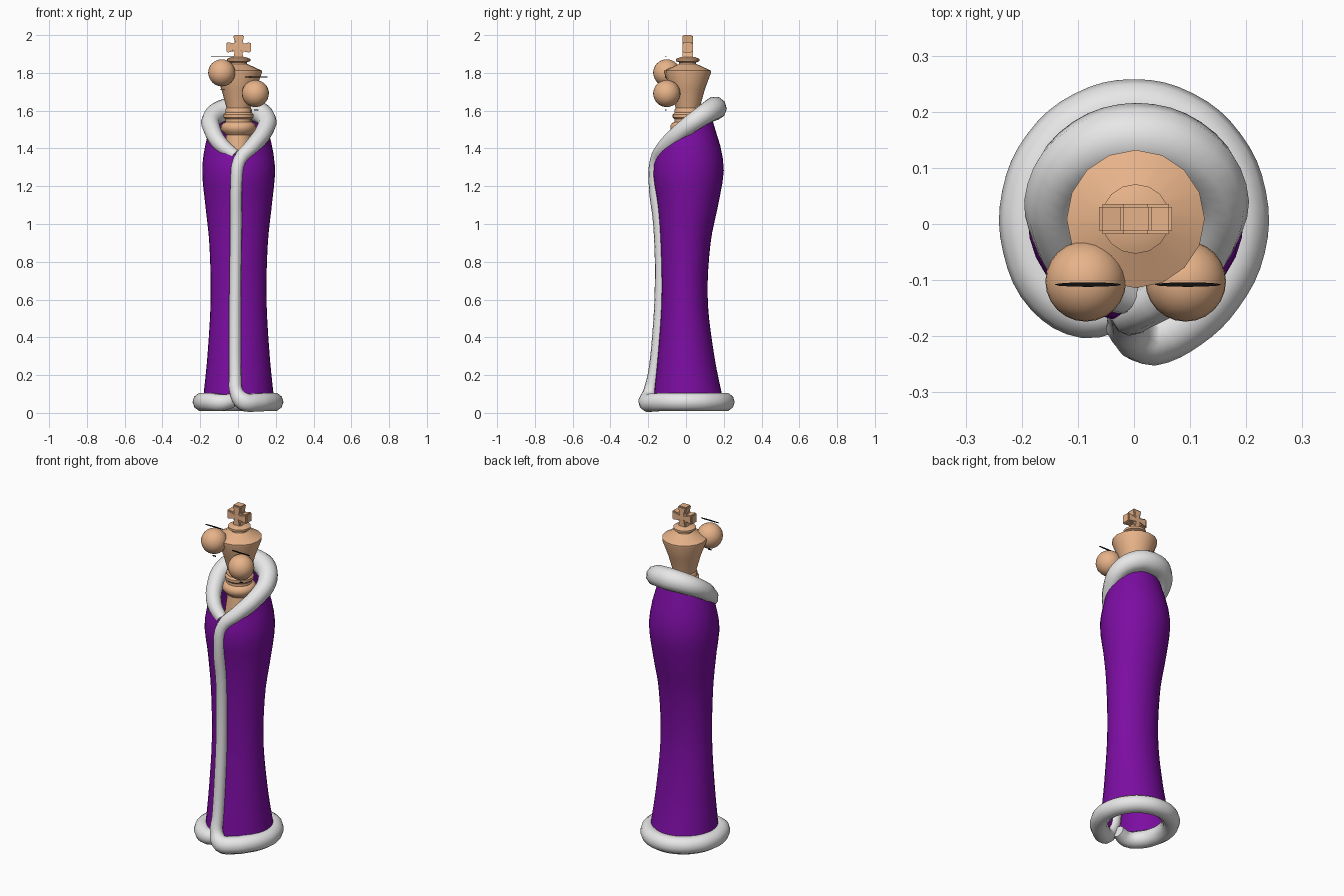
import bpy, bmesh, math
from mathutils import Vector

cube = bpy.data.objects.get("Cube")
if cube:
    bpy.data.objects.remove(cube, do_unlink=True)


def material(name, rgb):
    m = bpy.data.materials.new(name)
    m.use_nodes = True
    m.diffuse_color = (*rgb, 1)
    m.node_tree.nodes["Principled BSDF"].inputs["Base Color"].default_value = (*rgb, 1)
    return m


WOOD = material("tan wood", (0.8, 0.45, 0.25))
VELVET = material("purple velvet", (0.2, 0.004, 0.36))
FUR = material("white fur", (0.8, 0.8, 0.8))
BLACK = material("black", (0.005, 0.005, 0.005))


def add_mesh(name, mesh, mat, angle=40):
    mesh.materials.clear()
    mesh.materials.append(mat)
    ob = bpy.data.objects.new(name, mesh)
    bpy.context.collection.objects.link(ob)
    bpy.ops.object.select_all(action='DESELECT')
    ob.select_set(True)
    bpy.context.view_layer.objects.active = ob
    bpy.ops.object.shade_smooth_by_angle(angle=math.radians(angle))
    return ob


def from_bmesh(name, bm, mat, angle=40):
    mesh = bpy.data.meshes.new(name)
    bm.to_mesh(mesh)
    bm.free()
    return add_mesh(name, mesh, mat, angle)


def bridge_rings(bm, rings):
    for low, high in zip(rings, rings[1:]):
        n = len(low)
        for i in range(n):
            k = (i + 1) % n
            bm.faces.new((low[i], low[k], high[k], high[i]))


def lathe(name, profile, centre, mat, sides=16):
    bm = bmesh.new()
    rings = []
    for r, z in profile:
        rings.append([bm.verts.new((centre[0] + r * math.cos(math.tau * i / sides),
                                    centre[1] + r * math.sin(math.tau * i / sides), z))
                      for i in range(sides)])
    bridge_rings(bm, rings)
    bm.faces.new(rings[-1])
    bm.faces.new(rings[0][::-1])
    return from_bmesh(name, bm, mat)


# Chess king: stem, collar rings, flared head and finial
AXIS = (0.003, 0.009)
lathe("king_body", [
    (0.13, 1.0), (0.105, 1.2), (0.08, 1.36), (0.066, 1.47), (0.08, 1.485), (0.092, 1.5),
    (0.092, 1.52), (0.082, 1.535), (0.07, 1.54), (0.07, 1.555), (0.08, 1.565), (0.08, 1.58),
    (0.07, 1.59), (0.07, 1.605), (0.064, 1.615), (0.09, 1.71), (0.123, 1.8), (0.123, 1.812),
    (0.045, 1.848), (0.045, 1.856), (0.062, 1.862), (0.062, 1.874), (0.035, 1.885)], AXIS, WOOD)

# Flared cross on top
arm = [(-0.018, 0.02), (-0.029, 0.065), (0.029, 0.065), (0.018, 0.02)]
bm = bmesh.new()
outline = []
for q in range(4):
    c, s = math.cos(-q * math.pi / 2), math.sin(-q * math.pi / 2)
    for x, z in arm[:3]:
        outline.append(bm.verts.new((AXIS[0] + c * x - s * z, AXIS[1] - 0.027,
                                     1.935 + s * x + c * z)))
face = bm.faces.new(outline)
out = bmesh.ops.extrude_face_region(bm, geom=[face])
bmesh.ops.translate(bm, verts=[g for g in out["geom"] if isinstance(g, bmesh.types.BMVert)],
                    vec=(0, 0.054, 0))
bmesh.ops.recalc_face_normals(bm, faces=bm.faces)
bmesh.ops.bevel(bm, geom=bm.edges[:], offset=0.006, segments=2, affect='EDGES')
from_bmesh("king_cross", bm, WOOD, 30)

# Ball eyes with an eyelid seam, and thin lash slivers above and below
for side, x, z in (("right", -0.086, 1.8), ("left", 0.092, 1.69)):
    bm = bmesh.new()
    bmesh.ops.create_uvsphere(bm, u_segments=24, v_segments=16, radius=0.071)
    for v in bm.verts:
        v.co += Vector((x, -0.102, z))
    from_bmesh(side + "_eye", bm, WOOD)

    bm = bmesh.new()
    bmesh.ops.create_uvsphere(bm, u_segments=24, v_segments=16, radius=0.072)
    bmesh.ops.bisect_plane(bm, geom=bm.verts[:] + bm.edges[:] + bm.faces[:],
                           plane_co=(0, 0, -0.004), plane_no=(0, 0, 1), clear_inner=True)
    for v in bm.verts:
        v.co += Vector((x, -0.102, z))
    from_bmesh(side + "_eyelid", bm, WOOD)

    for part, dz, half in (("upper", 0.088, 0.06), ("lower", -0.086, 0.012)):
        bm = bmesh.new()
        bmesh.ops.create_cone(bm, cap_ends=True, segments=12, radius1=1, radius2=1, depth=0.004)
        for v in bm.verts:
            v.co = (x + 0.004 + v.co.x * half, -0.108 + v.co.y * 0.004, z + dz + v.co.z)
        from_bmesh(f"{side}_{part}_lash", bm, BLACK)

# Robe cross-sections: height, half width, front y, back y
SECTIONS = [(0.04, 0.192, -0.178, 0.205), (0.1, 0.185, -0.17, 0.19), (0.3, 0.165, -0.15, 0.15),
            (0.6, 0.148, -0.13, 0.115), (0.9, 0.155, -0.135, 0.13), (1.1, 0.176, -0.15, 0.17),
            (1.28, 0.193, -0.175, 0.2), (1.4, 0.18, -0.15, 0.185), (1.5, 0.155, -0.125, 0.155),
            (1.62, 0.125, -0.1, 0.12)]


def section(z):
    """Smoothly interpolated half width, front and back at a height."""
    i = max(j for j in range(len(SECTIONS) - 1) if SECTIONS[j][0] <= z or j == 0)
    p = [SECTIONS[min(max(i + d, 0), len(SECTIONS) - 1)] for d in (-1, 0, 1, 2)]
    t = (z - p[1][0]) / (p[2][0] - p[1][0])
    values = []
    for k in (1, 2, 3):
        m1 = (p[2][k] - p[0][k]) / (p[2][0] - p[0][0]) * (p[2][0] - p[1][0])
        m2 = (p[3][k] - p[1][k]) / (p[3][0] - p[1][0]) * (p[2][0] - p[1][0])
        values.append((2 * t**3 - 3 * t**2 + 1) * p[1][k] + (t**3 - 2 * t**2 + t) * m1
                      + (3 * t**2 - 2 * t**3) * p[2][k] + (t**3 - t**2) * m2)
    return values


# Robe: open shell with a neckline that rises towards the back
bm = bmesh.new()
rings, rows, sides = [], 24, 32
for j in range(rows + 1):
    ring = []
    for i in range(sides):
        a = math.tau * i / sides
        top = 1.49 + 0.12 * math.sin(a)
        z = 0.04 + (top - 0.04) * j / rows
        w, front, back = section(z)
        ring.append(bm.verts.new((0.003 + w * math.cos(a),
                                  (front + back) / 2 + (back - front) / 2 * math.sin(a), z)))
    rings.append(ring)
bridge_rings(bm, rings)
from_bmesh("robe", bm, VELVET, 60)

# Fur trim: one roll around the hem, up the front and around the collar
path = [(-0.01, -0.145, 0.07, 0.035), (-0.085, -0.158, 0.055, 0.046)]
for deg in range(220, -41, -26):
    a = math.radians(deg)
    path.append((0.19 * math.cos(a), 0.008 + 0.2 * math.sin(a), 0.058, 0.05))
path += [(0.09, -0.175, 0.055, 0.05), (0.03, -0.203, 0.06, 0.05), (-0.008, -0.19, 0.11, 0.037),
         (-0.014, -0.17, 0.2, 0.033), (-0.016, -0.147, 0.4, 0.033), (-0.014, -0.133, 0.7, 0.032),
         (-0.01, -0.142, 1.0, 0.032), (-0.008, -0.166, 1.22, 0.032), (0.008, -0.156, 1.335, 0.035),
         (0.075, -0.11, 1.41, 0.042), (0.14, -0.02, 1.495, 0.047), (0.15, 0.06, 1.555, 0.052),
         (0.09, 0.13, 1.6, 0.06), (0.005, 0.152, 1.612, 0.064), (-0.08, 0.13, 1.6, 0.06),
         (-0.14, 0.06, 1.555, 0.052), (-0.135, -0.02, 1.495, 0.047), (-0.09, -0.095, 1.42, 0.042),
         (-0.015, -0.13, 1.362, 0.033)]
curve = bpy.data.curves.new("fur_path", 'CURVE')
curve.dimensions = '3D'
curve.bevel_depth = 1
curve.bevel_resolution = 3
curve.resolution_u = 4
curve.use_fill_caps = True
spline = curve.splines.new('BEZIER')
spline.bezier_points.add(len(path) - 1)
for point, (x, y, z, r) in zip(spline.bezier_points, path):
    point.co = (x, y, z)
    point.radius = r
    point.handle_left_type = point.handle_right_type = 'AUTO'
helper = bpy.data.objects.new("fur_path", curve)
bpy.context.collection.objects.link(helper)
bpy.context.view_layer.update()
evaluated = helper.evaluated_get(bpy.context.evaluated_depsgraph_get())
fur = bpy.data.meshes.new_from_object(evaluated)
bpy.data.objects.remove(helper, do_unlink=True)
add_mesh("fur_trim", fur, FUR, 60)
